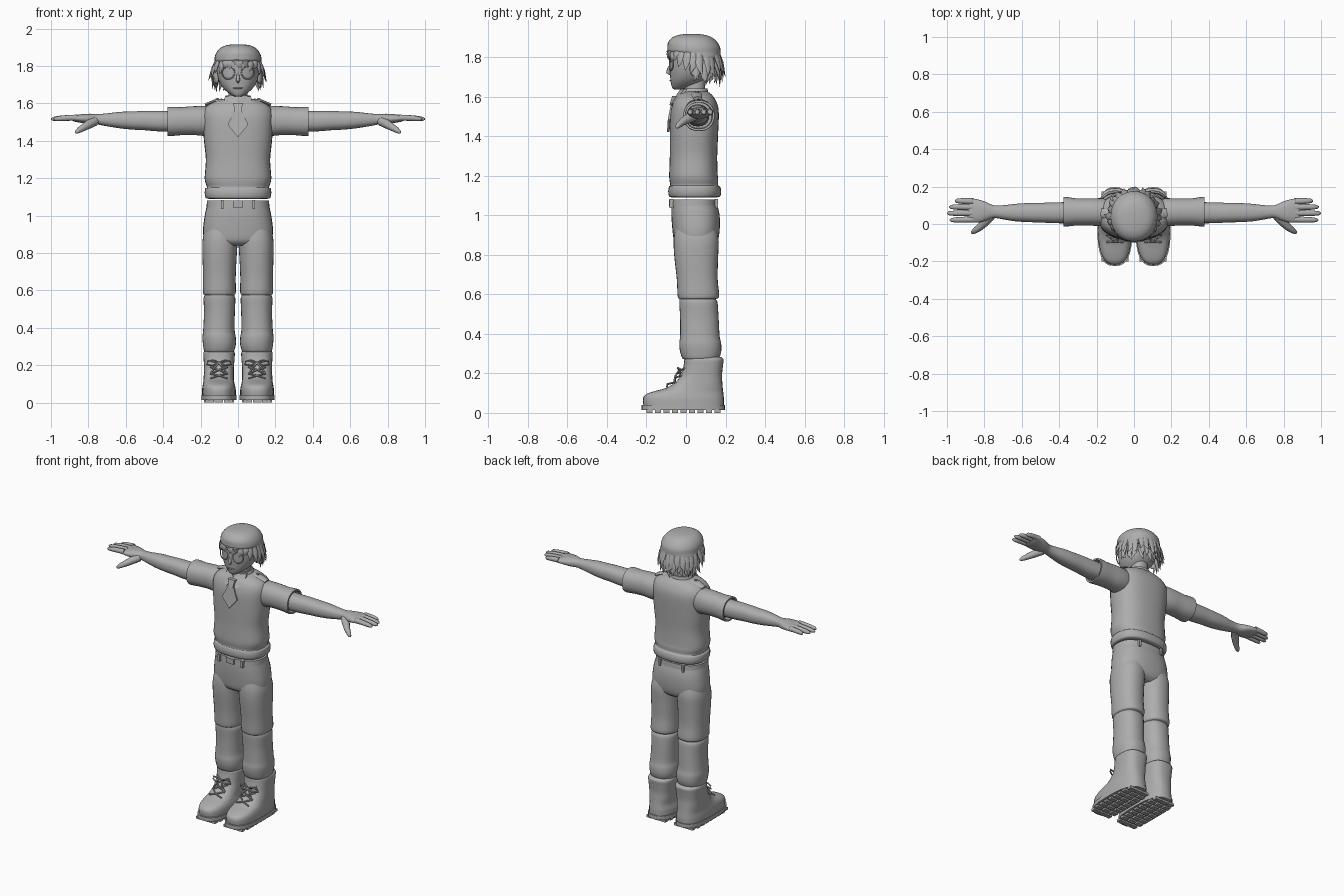
import bpy, bmesh, math, random
from mathutils import Vector

random.seed(4)
GREY = bpy.data.materials.new("plain grey")
GREY.diffuse_color = (0.42, 0.42, 0.42, 1)


def finish(name, bm, angle=50):
    bmesh.ops.recalc_face_normals(bm, faces=bm.faces)
    me = bpy.data.meshes.new(name)
    bm.to_mesh(me)
    bm.free()
    me.materials.append(GREY)
    ob = bpy.data.objects.new(name, me)
    bpy.context.collection.objects.link(ob)
    bpy.ops.object.select_all(action='DESELECT')
    ob.select_set(True)
    bpy.context.view_layer.objects.active = ob
    bpy.ops.object.shade_smooth_by_angle(angle=math.radians(angle))
    return ob


def skin(bm, rings):
    """Bridge rings of points and cap both ends."""
    vs = [[bm.verts.new(p) for p in r] for r in rings]
    n = len(vs[0])
    for a, b in zip(vs, vs[1:]):
        for i in range(n):
            bm.faces.new((a[i], a[(i + 1) % n], b[(i + 1) % n], b[i]))
    bm.faces.new(vs[0][::-1])
    bm.faces.new(vs[-1])


def spline(rows, steps):
    """Catmull-Rom in-between rows."""
    out = []
    for i in range(len(rows) - 1):
        p = [rows[max(i - 1, 0)], rows[i], rows[i + 1], rows[min(i + 2, len(rows) - 1)]]
        for s in range(steps):
            t = s / steps
            out.append([0.5 * (2 * b + (c - a) * t + (2 * a - 5 * b + 4 * c - d) * t * t
                               + (3 * b - a - 3 * c + d) * t ** 3) for a, b, c, d in zip(*p)])
    return out + [list(rows[-1])]


def loft(name, rows, axis='z', steps=4, seg=32, power=2.3, angle=50):
    """rows: (position, a min, a max, b min, b max); a,b = x,y for z and y,z for x."""
    bm = bmesh.new()
    rings = []
    for t, a0, a1, b0, b1 in spline(rows, steps):
        ring = []
        for k in range(seg):
            w = 2 * math.pi * k / seg
            c, s = math.cos(w), math.sin(w)
            a = (a0 + a1) / 2 + (a1 - a0) / 2 * math.copysign(abs(c) ** (2 / power), c)
            b = (b0 + b1) / 2 + (b1 - b0) / 2 * math.copysign(abs(s) ** (2 / power), s)
            ring.append((a, b, t) if axis == 'z' else (t, a, b))
        rings.append(ring)
    skin(bm, rings)
    return finish(name, bm, angle)


def add_tube(bm, pts, radii, seg=10, flat=1.0, up=(0, 0, 1)):
    pts = [Vector(p) for p in pts]
    rings = []
    for i, p in enumerate(pts):
        d = (pts[min(i + 1, len(pts) - 1)] - pts[max(i - 1, 0)]).normalized()
        u = d.cross(Vector(up)).normalized()
        v = u.cross(d)
        rings.append([p + radii[i] * (u * math.cos(w) + v * flat * math.sin(w))
                      for w in (2 * math.pi * k / seg for k in range(seg))])
    skin(bm, rings)


def add_box(bm, c, size):
    r = bmesh.ops.create_cube(bm, size=1)
    for v in r['verts']:
        v.co = Vector(c) + Vector(v.co[i] * size[i] for i in range(3))


def mirror(ob):
    m = ob.modifiers.new("other side", 'MIRROR')
    m.use_axis = (True, False, False)


def plate(name, outline, depth=0.012, both=False):
    """Flat piece: front outline of (x, y, z), thickened backwards."""
    bm = bmesh.new()
    skin(bm, [outline, [(x, y + depth, z) for x, y, z in outline]])
    ob = finish(name, bm, 30)
    if both:
        mirror(ob)


def sym(rows):
    return [(z, -w, w, y0, y1) for z, w, y0, y1 in rows]


# sweater with rolled hem
loft("sweater", sym([(1.09, .155, -.07, .15), (1.095, .172, -.085, .172), (1.12, .178, -.09, .178),
     (1.145, .175, -.086, .172), (1.152, .166, -.08, .163), (1.18, .175, -.084, .163), (1.21, .178, -.085, .16),
     (1.3, .172, -.082, .158), (1.4, .182, -.082, .162), (1.5, .188, -.08, .166), (1.55, .186, -.072, .162),
     (1.585, .168, -.058, .148), (1.61, .125, -.04, .13), (1.625, .075, -.02, .11)]), power=2.5)

# belt, buckle and loops
loft("belt", sym([(1.045, .168, -.078, .16), (1.08, .166, -.076, .158)]), steps=1, power=2.5)
bm = bmesh.new()
add_box(bm, (0, -.079, 1.062), (.055, .014, .036))
for x in (-.085, .085):
    add_box(bm, (x, -.073, 1.06), (.014, .022, .046))
    add_box(bm, (x, .153, 1.06), (.014, .02, .046))
finish("belt_buckle_and_loops", bm, 30)

# trousers
loft("trouser_seat", sym([(.84, .12, -.03, .13), (.865, .175, -.058, .158), (.92, .187, -.068, .17),
     (1.0, .178, -.074, .17), (1.06, .165, -.073, .156)]), power=2.5)
mirror(loft("trouser_leg", [(.272, .035, .168, -.005, .15), (.275, .022, .18, -.018, .166),
     (.31, .012, .187, -.03, .178), (.35, .012, .19, -.034, .178), (.39, .018, .186, -.03, .17),
     (.48, .017, .182, -.03, .165), (.555, .014, .184, -.034, .16), (.575, .02, .179, -.034, .152),
     (.59, .012, .187, -.042, .168), (.68, .012, .187, -.047, .16), (.8, .006, .19, -.06, .163),
     (.88, .0, .188, -.062, .165), (.95, .0, .17, -.05, .15)], power=2.3))

# boots
mirror(loft("boot", [(.035, .012, .192, -.215, .192), (.07, .012, .192, -.218, .192),
     (.092, .016, .189, -.205, .19), (.108, .02, .186, -.165, .188), (.125, .022, .184, -.105, .186),
     (.15, .022, .183, -.06, .184), (.19, .022, .182, -.026, .182), (.24, .018, .184, -.012, .187),
     (.27, .018, .184, -.008, .19), (.282, .03, .172, .003, .178)], power=2.6))
mirror(loft("boot_sole", [(.014, .008, .196, -.225, .197), (.04, .008, .196, -.225, .197)],
            steps=1, power=2.7))
bm = bmesh.new()
for j in range(9):
    y = -.185 + j * .043
    for x, w in ((.045, .045), (.102, .045), (.158, .045)):
        shrink = .012 if j in (0, 8) else 0
        add_box(bm, (x + (.102 - x) * shrink * 12, y, .008), (w, .03, .016))
mirror(finish("sole_tread", bm, 30))

# laces with bow
bm = bmesh.new()
for y0, z0, y1, z1 in ((-.108, .13, -.068, .155), (-.066, .155, -.036, .19), (-.04, .19, -.02, .225)):
    for s in (-1, 1):
        add_tube(bm, [(.102 - s * .045, y0 + .012, z0), (.102, (y0 + y1) / 2 - .006, (z0 + z1) / 2 + .003),
                      (.102 + s * .045, y1 + .012, z1)], [.005] * 3, 6)
for s in (-1, 1):
    add_tube(bm, [(.102 + s * a, y, z) for a, y, z in ((0, -.035, .215), (.03, -.042, .228), (.06, -.03, .222),
             (.066, -.025, .205), (.035, -.045, .2), (0, -.036, .213))], [.005] * 6, 6)
    add_tube(bm, [(.102 + s * a, y, z) for a, y, z in ((0, -.036, .213), (.025, -.055, .185), (.045, -.06, .155))],
             [.005] * 3, 6)
mirror(finish("boot_laces", bm))

# sleeves with open cuffs
mirror(loft("sleeve", [(.11, .0, .12, 1.45, 1.57), (.17, -.012, .138, 1.425, 1.587), (.24, -.008, .137, 1.432, 1.585),
     (.31, -.008, .137, 1.43, 1.58), (.365, -.014, .145, 1.425, 1.582), (.376, -.013, .144, 1.427, 1.581),
     (.376, -.003, .134, 1.437, 1.571), (.34, -.002, .13, 1.44, 1.57)], 'x', 1, power=2.2))

# arm and palm
mirror(loft("arm", [(.2, .005, .12, 1.45, 1.56), (.4, .004, .116, 1.45, 1.56), (.5, .008, .113, 1.457, 1.56),
     (.56, .01, .112, 1.46, 1.557), (.63, .014, .108, 1.467, 1.555), (.7, .025, .1, 1.478, 1.547),
     (.75, .032, .1, 1.487, 1.543), (.79, .018, .117, 1.488, 1.545), (.83, .008, .13, 1.495, 1.543),
     (.875, .008, .137, 1.503, 1.537), (.89, .018, .128, 1.51, 1.532)], 'x'))

# fingers and thumb
bm = bmesh.new()
for y, tip in ((.024, .985), (.058, 1.0), (.09, .988), (.121, .957)):
    n = (tip - .86)
    add_tube(bm, [(.86 + n * f, y + (y - .07) * .06 * f, 1.524 - .008 * f * f) for f in (0, .35, .7, .92, 1)],
             [.017, .016, .0145, .011, .004], 10)
add_tube(bm, [(.765, .045, 1.505), (.795, .012, 1.49), (.825, -.018, 1.472), (.85, -.036, 1.457),
              (.864, -.045, 1.447), (.87, -.048, 1.443)], [.025, .024, .019, .015, .01, .004], 10)
mirror(finish("fingers", bm, 60))

# neck and shirt collar
loft("neck", sym([(1.58, .055, -.01, .1), (1.62, .052, -.01, .095), (1.7, .05, -.01, .1)]))
loft("collar_band", sym([(1.59, .09, -.045, .12), (1.625, .073, -.035, .112), (1.642, .066, -.026, .108),
     (1.642, .058, -.018, .1), (1.62, .056, -.012, .098)]), steps=1)
plate("collar_flap", [(.004, -.046, 1.612), (.034, -.078, 1.553), (.078, -.05, 1.585),
                      (.07, -.008, 1.638), (.03, -.03, 1.635)], .014, True)

# tie
plate("tie_blade", [(-.018, -.076, 1.565), (-.055, -.092, 1.485), (0, -.096, 1.42),
                    (.055, -.092, 1.485), (.018, -.076, 1.565)])
plate("tie_knot", [(-.026, -.07, 1.603), (-.017, -.084, 1.558), (.017, -.084, 1.558), (.026, -.07, 1.603)], .03)

# shoulder straps with buttons
bm = bmesh.new()
add_tube(bm, [(.085, .055, 1.617), (.125, .055, 1.612), (.175, .058, 1.592)], [.026, .026, .024], 8, .35)
add_tube(bm, [(.11, .055, 1.6), (.112, .055, 1.628)], [.009, .009], 8, up=(0, 1, 0))
mirror(finish("shoulder_strap", bm, 40))

# head
loft("head", sym([(1.636, .012, -.06, -.02), (1.645, .035, -.07, .02), (1.67, .068, -.077, .075),
     (1.7, .092, -.08, .11), (1.74, .108, -.083, .135), (1.79, .114, -.084, .145),
     (1.84, .11, -.082, .145), (1.88, .08, -.05, .11)]), power=2.2)
bm = bmesh.new()
add_tube(bm, [(0, -.075, 1.765), (0, -.087, 1.74), (0, -.09, 1.722), (0, -.078, 1.712)],
         [.005, .009, .011, .005], 8, up=(1, 0, 0))
add_tube(bm, [(-.03, -.07, 1.683), (-.012, -.079, 1.681), (.012, -.079, 1.681), (.03, -.07, 1.683)],
         [.003, .005, .005, .003], 8, .7)
finish("nose_and_mouth", bm)
bm = bmesh.new()
bmesh.ops.create_uvsphere(bm, u_segments=12, v_segments=8, radius=1)
for v in bm.verts:
    v.co = Vector((.116 + v.co.x * .013 + v.co.y * .008, .04 + v.co.y * .022, 1.74 + v.co.z * .035))
mirror(finish("ear", bm))

# round eye rims
bm = bmesh.new()
ring = [2 * math.pi * k / 20 for k in range(21)]
add_tube(bm, [(.052 + .034 * math.cos(w), -.083 + .018 * (.5 + .5 * math.cos(w)) ** 2, 1.765 + .034 * math.sin(w))
              for w in ring], [.0035] * 21, 6, up=(0, 1, 0))
mirror(finish("eye_rim", bm))

# hair cap
loft("hair_cap", sym([(1.775, .112, .015, .155), (1.8, .121, -.02, .172), (1.825, .125, -.087, .175),
     (1.85, .124, -.094, .172), (1.875, .114, -.09, .158), (1.897, .094, -.072, .135),
     (1.91, .066, -.045, .105), (1.916, .03, -.01, .07)]), power=2.1)

# pointed hair locks: fringe, sides and back
bm = bmesh.new()
for layer, (count, drop, out) in enumerate(((26, 0, .0), (22, .035, -.012), (18, .065, -.03))):
    for k in range(count):
        w = 2 * math.pi * (k + .5 * (layer % 2)) / count + random.uniform(-.06, .06)
        c, s = math.cos(w), math.sin(w)          # s = -1 is the front
        back = (s + 1) / 2
        if layer and s < -.15:
            continue
        tip_z = 1.79 - .08 * min(1, back * 1.6) - drop * .8 + random.uniform(-.014, .014)
        flare = (.034 * min(1, back * 2) + out) * random.uniform(.7, 1.15)
        def at(r, z):
            return (c * (.12 + r), .04 + s * (.127 + r), z)
        top = 1.85 - drop * .7
        sway = random.uniform(-.02, .02)
        x, y, z = at(flare, tip_z)
        tip = (x - s * sway, y + c * sway, z)
        mid = at(.004 + flare * .3 + min(out, 0) * .3, (top + tip_z) / 2)
        low = at(.003 + flare * .6, tip_z * .75 + top * .25)
        add_tube(bm, [at(-.012 + out * .3, top), mid, low, tip], [.014, .021, .014, .001],
                 6, .42, up=(c, s, 0.01))
finish("hair_locks", bm, 45)
